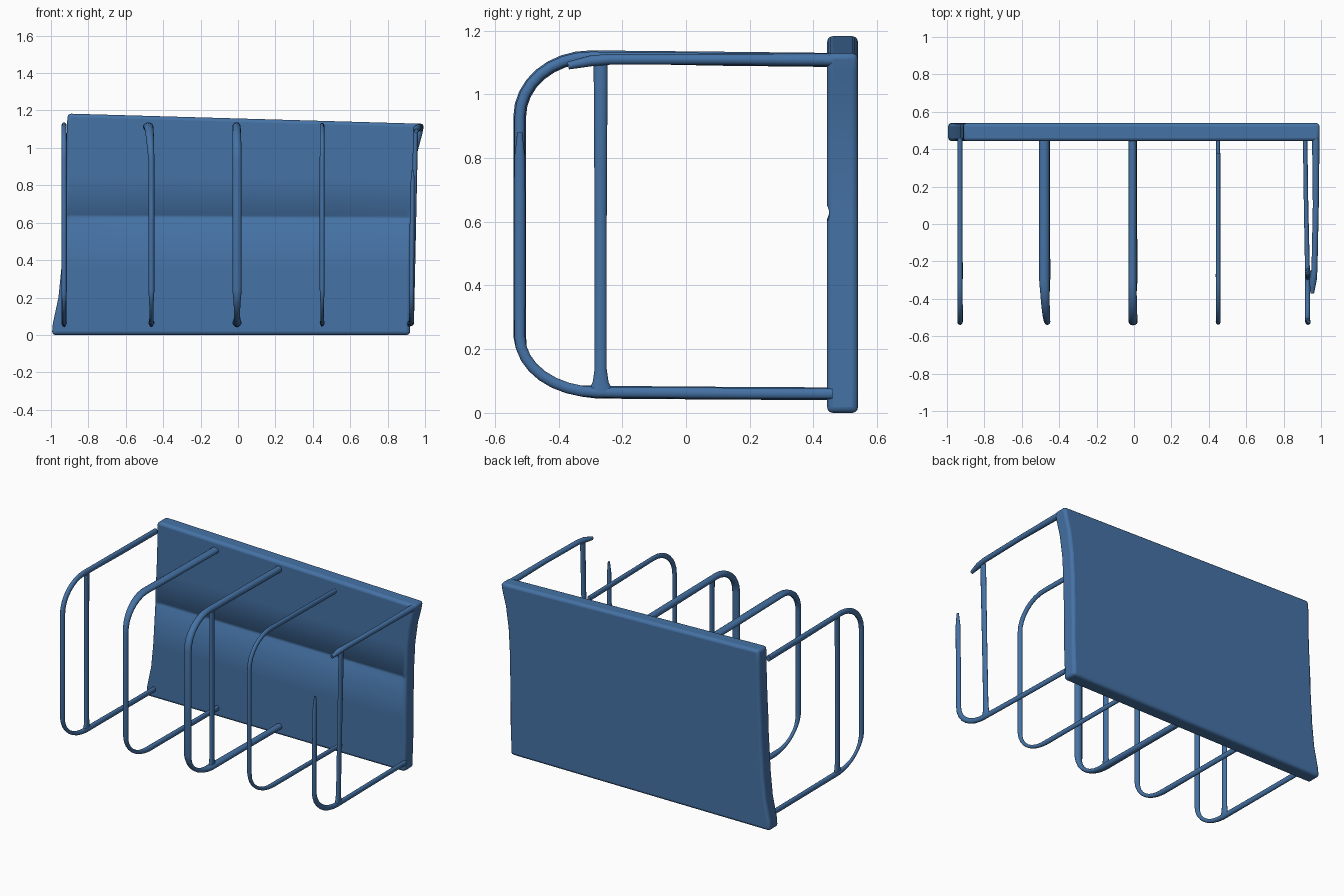
import bpy, bmesh, math
from mathutils import Vector

if "Cube" in bpy.data.objects:
    bpy.data.objects.remove(bpy.data.objects["Cube"])

blue = bpy.data.materials.new("blue_paint")
blue.diffuse_color = (0.06, 0.17, 0.38, 1)
blue.use_nodes = True
blue.node_tree.nodes["Principled BSDF"].inputs["Base Color"].default_value = blue.diffuse_color


def finish(name, bm, angle=50, bevel=0):
    bmesh.ops.recalc_face_normals(bm, faces=bm.faces)
    me = bpy.data.meshes.new(name)
    bm.to_mesh(me)
    bm.free()
    me.materials.append(blue)
    ob = bpy.data.objects.new(name, me)
    bpy.context.collection.objects.link(ob)
    bpy.ops.object.select_all(action='DESELECT')
    ob.select_set(True)
    bpy.context.view_layer.objects.active = ob
    if bevel:
        m = ob.modifiers.new("rounded", 'BEVEL')
        m.width, m.segments = bevel, 3
        m.limit_method, m.angle_limit = 'ANGLE', math.radians(60)
    bpy.ops.object.shade_smooth_by_angle(angle=math.radians(angle))
    return ob


def tube(name, pts, sides=12):
    """Sweep an oval along points (x, y, z, sideways radius, in-plane radius)."""
    bm = bmesh.new()
    P = [Vector(p[:3]) for p in pts]
    rings = []
    for i, p in enumerate(pts):
        t = P[min(i + 1, len(P) - 1)] - P[max(i - 1, 0)]
        n = Vector((0, -t.z, t.y)).normalized()
        rings.append([bm.verts.new(P[i] + Vector((p[3] * math.cos(a), 0, 0)) + n * p[4] * math.sin(a))
                      for a in (2 * math.pi * k / sides for k in range(sides))])
    for a, b in zip(rings, rings[1:]):
        for k in range(sides):
            j = (k + 1) % sides
            bm.faces.new((a[k], a[j], b[j], b[k]))
    bm.faces.new(rings[0])
    bm.faces.new(rings[-1])
    return finish(name, bm)


def corner(cy, cz, ry, rz, a0, a1, n=8):
    return [(cy + ry * math.cos(math.radians(a0 + (a1 - a0) * i / n)),
             cz + rz * math.sin(math.radians(a0 + (a1 - a0) * i / n))) for i in range(n + 1)]


# Backing panel: slightly skewed slab with a shallow groove across the front
rows = [(0, -0.995, 0.92, 0), (0.06, -0.99, 0.92, 0), (0.2, -0.96, 0.925, 0),
        (0.35, -0.945, 0.925, 0), (0.605, -0.93, 0.93, 0), (0.622, -0.93, 0.93, 1),
        (0.64, -0.93, 0.93, 1), (0.657, -0.93, 0.93, 0), (0.85, -0.92, 0.94, 0),
        (1.0, -0.915, 0.96, 0), (1.1, -0.915, 0.985, 0), (1.16, -0.91, 0.995, 0)]
cols = [0, 0.02, 0.25, 0.5, 0.75, 0.98, 1]
bm = bmesh.new()
grid = {}
for r, (z, xl, xr, g) in enumerate(rows):
    for c, t in enumerate(cols):
        x = xl + (xr - xl) * t
        zz = z * (1 + (0.02 - 0.047 * t) * (z / 1.16) ** 2)
        inner = 0 < c < len(cols) - 1
        grid[r, c, 0] = bm.verts.new((x, 0.443 + (0.016 if g and inner else 0), zz))
        grid[r, c, 1] = bm.verts.new((x, 0.54, zz))
R, C = len(rows) - 1, len(cols) - 1
for r in range(R):
    for s in (0, 1):
        for c in range(C):
            bm.faces.new((grid[r, c, s], grid[r, c + 1, s], grid[r + 1, c + 1, s], grid[r + 1, c, s]))
    for c in (0, C):
        bm.faces.new((grid[r, c, 0], grid[r + 1, c, 0], grid[r + 1, c, 1], grid[r, c, 1]))
for c in range(C):
    for r in (0, R):
        bm.faces.new((grid[r, c, 0], grid[r, c + 1, 0], grid[r, c + 1, 1], grid[r, c, 1]))
finish("back_panel", bm, 60, 0.018)

# Hoop profile in y-z: top arm, rounded corner, front upright, rounded corner, bottom arm
upper = corner(-0.30, 0.93, 0.222, 0.188, 90, 180)
lower = corner(-0.28, 0.24, 0.242, 0.175, 180, 270)


def hoop(name, x, x_top, rx, rx_top, r=0.018, y_end=0.46):
    pts = [(x_top, y_end, 1.108, rx_top, r + 0.002), (x_top, 0.1, 1.112, rx_top, r + 0.002)]
    for i, (y, z) in enumerate(upper):
        k = i / (len(upper) - 1)
        pts.append((x_top + (x - x_top) * k, y, z, rx_top + (rx - rx_top) * k, r))
    pts.append((x, -0.522, 0.6, rx, r))
    for i, (y, z) in enumerate(lower):
        thin = 1 - 0.35 * math.sin(math.pi * i / (len(lower) - 1))
        pts.append((x, y, z, rx * thin, r * thin))
    pts += [(x, 0.1, 0.062, rx * 0.8, r), (x, 0.46, 0.06, rx * 0.8, r)]
    return tube(name, pts)


hoop("hoop_left", -0.93, -0.93, 0.015, 0.014)
hoop("hoop_inner_left", -0.463, -0.48, 0.016, 0.027)
hoop("hoop_middle", -0.005, -0.008, 0.025, 0.021, 0.02)
hoop("hoop_inner_right", 0.45, 0.45, 0.013, 0.012, 0.016, 0.38)

# Right hoop is broken at its upper corner
tube("hoop_right_top_arm", [(0.972, 0.46, 1.108, 0.02, 0.02), (0.972, 0.1, 1.11, 0.016, 0.017),
                            (0.965, -0.24, 1.11, 0.016, 0.017), (0.957, -0.30, 1.105, 0.02, 0.017),
                            (0.953, -0.37, 1.09, 0.01, 0.012)])
tube("hoop_right_lower", [(0.935, -0.522, 0.88, 0.006, 0.008), (0.933, -0.522, 0.8, 0.012, 0.017),
                          (0.93, -0.522, 0.5, 0.013, 0.018)]
     + [(0.928, y, z, 0.013, 0.017) for y, z in lower]
     + [(0.92, 0.1, 0.062, 0.012, 0.017), (0.915, 0.46, 0.06, 0.012, 0.017)])

# Inner uprights with flared feet
for name, x0, x1 in (("post_left", -0.93, -0.93), ("post_middle", -0.005, -0.005),
                     ("post_right", 0.928, 0.95)):
    tube(name, [(x0 + (x1 - x0) * k, -0.268, 0.065 + 1.035 * k, 0.013, r)
                for k, r in ((0, 0.04), (0.03, 0.025), (0.07, 0.019), (0.5, 0.019),
                             (0.85, 0.021), (1, 0.022))])
